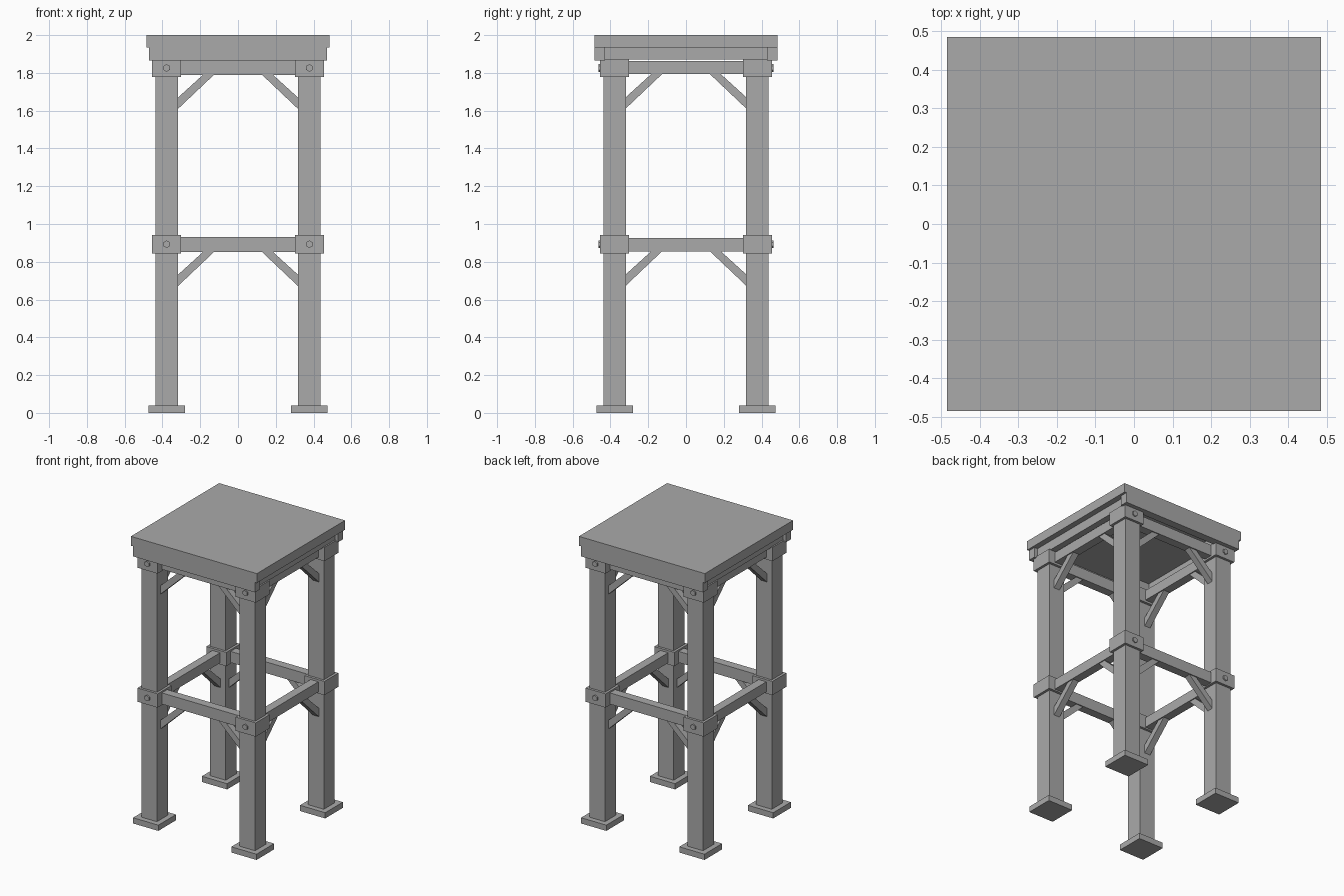
import bpy, bmesh, math
from mathutils import Matrix, Vector

if "Cube" in bpy.data.objects:
    bpy.data.objects.remove(bpy.data.objects["Cube"])

grey = bpy.data.materials.new("plain_grey")
grey.diffuse_color = (0.4, 0.4, 0.4, 1)
grey.use_nodes = True
grey.node_tree.nodes["Principled BSDF"].inputs["Base Color"].default_value = grey.diffuse_color


def finish(name, bm):
    bmesh.ops.recalc_face_normals(bm, faces=bm.faces)
    mesh = bpy.data.meshes.new(name)
    bm.to_mesh(mesh)
    bm.free()
    mesh.materials.append(grey)
    obj = bpy.data.objects.new(name, mesh)
    bpy.context.collection.objects.link(obj)
    return obj


def box(name, x0, x1, y0, y1, z0, z1):
    bm = bmesh.new()
    size = Matrix.Diagonal((x1 - x0, y1 - y0, z1 - z0, 1))
    centre = Matrix.Translation(((x0 + x1) / 2, (y0 + y1) / 2, (z0 + z1) / 2))
    bmesh.ops.create_cube(bm, size=1, matrix=centre @ size)
    return finish(name, bm)


def square(name, cx, cy, half, z0, z1):
    return box(name, cx - half, cx + half, cy - half, cy + half, z0, z1)


def brace(name, across_x, side, end, top):
    """Diagonal strut cut flush against the leg and the rail underside."""
    profile = [(0.317, top - 0.18), (0.317, top - 0.12),
               (0.185, top), (0.127, top)]
    bm = bmesh.new()
    verts = []
    for a, z in profile:
        off = side * LEG - 0.0225
        verts.append(bm.verts.new((end * a, off, z) if across_x else (off, end * a, z)))
    face = bm.faces.new(verts)
    new = bmesh.ops.extrude_face_region(bm, geom=[face])["geom"]
    move = Vector((0, 0.045, 0)) if across_x else Vector((0.045, 0, 0))
    bmesh.ops.translate(bm, vec=move, verts=[v for v in new if isinstance(v, bmesh.types.BMVert)])
    return finish(name, bm)


def bolt(name, cx, side, z):
    bm = bmesh.new()
    turn = (Matrix.Translation((cx, side * 0.456, z))
            @ Matrix.Rotation(math.pi / 2, 4, 'X'))
    bmesh.ops.create_cone(bm, cap_ends=True, segments=6, radius1=0.02,
                          radius2=0.02, depth=0.016, matrix=turn)
    return finish(name, bm)


LEG = 0.378      # distance of leg centres from the middle
RAIL = 0.03      # half thickness of the rails
IN = 0.31        # rails run into the collars

# Table top and the frame of boards below it
box("top_slab", -0.485, 0.485, -0.485, 0.485, 1.935, 2.0)
for s in (-1, 1):
    y = sorted((s * 0.43, s * 0.485))
    x = sorted((s * 0.39, s * 0.445))
    box("frame_board_long", -0.47, 0.47, *y, 1.865, 1.935)
    box("frame_board_side", *x, -0.43, 0.43, 1.87, 1.935)

# Legs with foot plates, collars and bolts
for sx in (-1, 1):
    for sy in (-1, 1):
        cx, cy = sx * LEG, sy * LEG
        square("leg", cx, cy, 0.06, 0.03, 1.935)
        square("foot_plate", cx, cy, 0.097, 0, 0.04)
        for z in (0.893, 1.826):
            square("collar", cx, cy, 0.077, z - 0.048, z + 0.048)
            bolt("bolt", cx, sy, z)

# Rails and diagonal braces at both levels
for low, high in ((0.852, 0.93), (1.79, 1.868)):
    for s in (-1, 1):
        y0, y1 = s * LEG - RAIL, s * LEG + RAIL
        box("rail_long", -IN, IN, y0, y1, low, high)
        box("rail_side", y0, y1, -IN, IN, low + 0.003, high - 0.004)
        for end in (-1, 1):
            brace("brace_long", True, s, end, low)
            brace("brace_side", False, s, end, low + 0.003)
